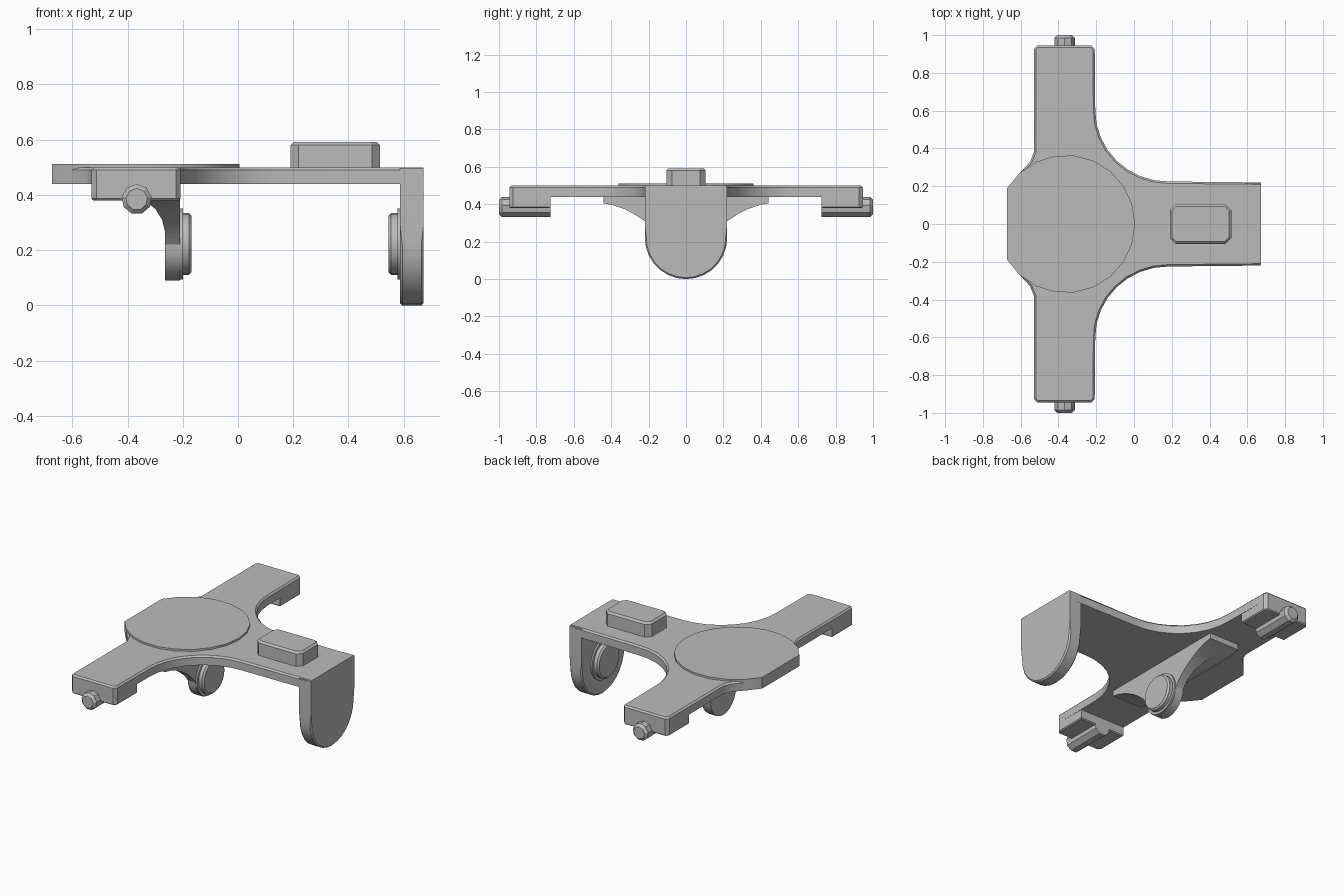
import bpy, bmesh
from math import sin, cos, pi, radians
from mathutils import Vector

cube = bpy.data.objects.get("Cube")
if cube:
    bpy.data.objects.remove(cube, do_unlink=True)

grey = bpy.data.materials.new("plain grey")
grey.use_nodes = True
COLOUR = (0.5, 0.5, 0.5, 1)
grey.diffuse_color = COLOUR
grey.node_tree.nodes["Principled BSDF"].inputs["Base Color"].default_value = COLOUR

# Map profile coordinates (u, v) and depth w to space for each extrusion axis
AXES = {
    "x": lambda u, v, w: Vector((w, u, v)),
    "y": lambda u, v, w: Vector((u, w, v)),
    "z": lambda u, v, w: Vector((u, v, w)),
}


def arc(cu, cv, ru, rv, start, end, steps):
    angles = [radians(start + (end - start) * i / steps) for i in range(steps + 1)]
    return [(cu + ru * cos(a), cv + rv * sin(a)) for a in angles]


def prism(name, points, axis, low, high, bevel=0, pick=None):
    """Extrude a profile; bevel the edges for which pick(a, b) is true."""
    bm = bmesh.new()
    place = AXES[axis]
    base = bm.faces.new([bm.verts.new(place(u, v, low)) for u, v in points])
    out = bmesh.ops.extrude_face_region(bm, geom=[base])
    verts = [g for g in out["geom"] if isinstance(g, bmesh.types.BMVert)]
    bmesh.ops.translate(bm, verts=verts, vec=place(0, 0, high - low))
    bmesh.ops.recalc_face_normals(bm, faces=bm.faces)
    if bevel:
        edges = [e for e in bm.edges if pick(e.verts[0].co, e.verts[1].co)]
        bmesh.ops.bevel(bm, geom=edges, offset=bevel, segments=1,
                        affect="EDGES", clamp_overlap=True)
    mesh = bpy.data.meshes.new(name)
    bm.to_mesh(mesh)
    bm.free()
    mesh.materials.append(grey)
    obj = bpy.data.objects.new(name, mesh)
    bpy.context.collection.objects.link(obj)
    return obj


def select_only(obj):
    bpy.ops.object.select_all(action="DESELECT")
    obj.select_set(True)
    bpy.context.view_layer.objects.active = obj


def at_depth(axis, *depths):
    i = "xyz".index(axis)
    return lambda a, b: any(abs(a[i] - d) + abs(b[i] - d) < 1e-4 for d in depths)


def mirrored(half):
    return half + [(u, -v) for u, v in reversed(half)]


# Three-armed plate with swept inner corners
half = [(0.672, 0.22)]
half += arc(0.18, 0.6, 0.385, 0.375, 270, 180, 8)
half += [(-0.208, 0.925), (-0.225, 0.945), (-0.513, 0.945), (-0.53, 0.925),
         (-0.53, 0.38), (-0.55, 0.33), (-0.6, 0.275)]
prism("plate", mirrored(half), "z", 0.44, 0.5, 0.01,
      lambda a, b: at_depth("z", 0.5)(a, b) and not at_depth("x", 0.672)(a, b))

# Raised round deck with a flat back edge
deck = [(max(u, -0.675), v) for u, v in arc(-0.36, 0, 0.365, 0.365, -149, 149, 18)]
prism("round_deck", deck, "z", 0.44, 0.512)

# Raised button on the long arm
button = [(0.19, -0.105), (0.515, -0.105), (0.515, 0.105), (0.19, 0.105)]
cut = 0.03
button = [(0.19 + cut, -0.105), (0.515 - cut, -0.105), (0.515, -0.105 + cut),
          (0.515, 0.105 - cut), (0.515 - cut, 0.105), (0.19 + cut, 0.105),
          (0.19, 0.105 - cut), (0.19, -0.105 + cut)]
prism("button", button, "z", 0.49, 0.592, 0.012, at_depth("z", 0.592))

# Thick arm ends and their hinge pins
for side, word in ((1, "left"), (-1, "right")):
    block = [(-0.53, 0.725), (-0.208, 0.725), (-0.208, 0.925),
             (-0.225, 0.945), (-0.513, 0.945), (-0.53, 0.925)]
    block = [(u, side * v) for u, v in block]
    prism("arm_end_" + word, block, "z", 0.38, 0.488, 0.006, at_depth("z", 0.38))
    pin = arc(-0.367, 0.384, 0.055, 0.055, 10, 330, 8)
    prism("hinge_pin_" + word, pin, "y", side * 0.725, side * 1.0, 0.015,
          at_depth("y", side * 1.0))

# Rounded tab hanging from the long arm
tab = [(0.22, 0.497)] + arc(0, 0.22, 0.22, 0.22, 0, -180, 14) + [(-0.22, 0.497)]
prism("front_tab", tab, "x", 0.587, 0.672, 0.008,
      lambda a, b: at_depth("x", 0.587, 0.672)(a, b) and max(a.z, b.z) < 0.49)

# Rear bracket: flared front outline crossed with a curved side outline
flare = [(0.44, 0.445), (0.44, 0.405), (0.39, 0.395), (0.33, 0.375), (0.27, 0.343),
         (0.21, 0.303), (0.16, 0.258)] + arc(0, 0.22, 0.13, 0.13, 0, -90, 6)
flare += [(-u, v) for u, v in reversed(flare[:-1])]
bracket = prism("rear_bracket", flare, "x", -0.5, -0.21)
side_shape = [(-0.1, 0.5), (-0.1, 0), (-0.265, 0), (-0.265, 0.27), (-0.275, 0.31),
              (-0.3, 0.35), (-0.335, 0.375), (-0.38, 0.387), (-0.42, 0.39), (-0.42, 0.5)]
cutter = prism("bracket_cutter", side_shape, "y", -0.6, 0.6)
cutter.hide_render = True
mod = bracket.modifiers.new("side outline", "BOOLEAN")
mod.operation = "INTERSECT"
mod.solver = "EXACT"
mod.object = cutter
select_only(bracket)
bpy.ops.object.modifier_apply(modifier=mod.name)
bpy.data.objects.remove(cutter, do_unlink=True)

# Facing round grip pads, each on a thin collar
for word, root, out in (("front", 0.587, -1), ("rear", -0.21, 1)):
    collar = arc(0, 0.222, 0.128, 0.128, 0, 345, 23)
    prism(word + "_pad_collar", collar, "x", root - out * 0.01, root + out * 0.01)
    tip = root + out * 0.042
    pad = arc(0, 0.222, 0.112, 0.112, 0, 345, 23)
    prism(word + "_pad", pad, "x", root, tip, 0.01, at_depth("x", tip))

# Smooth the curved walls and keep the corners crisp
for obj in list(bpy.context.scene.objects):
    if obj.type == "MESH" and grey.name in obj.data.materials:
        select_only(obj)
        bpy.ops.object.shade_smooth_by_angle(angle=radians(25))
